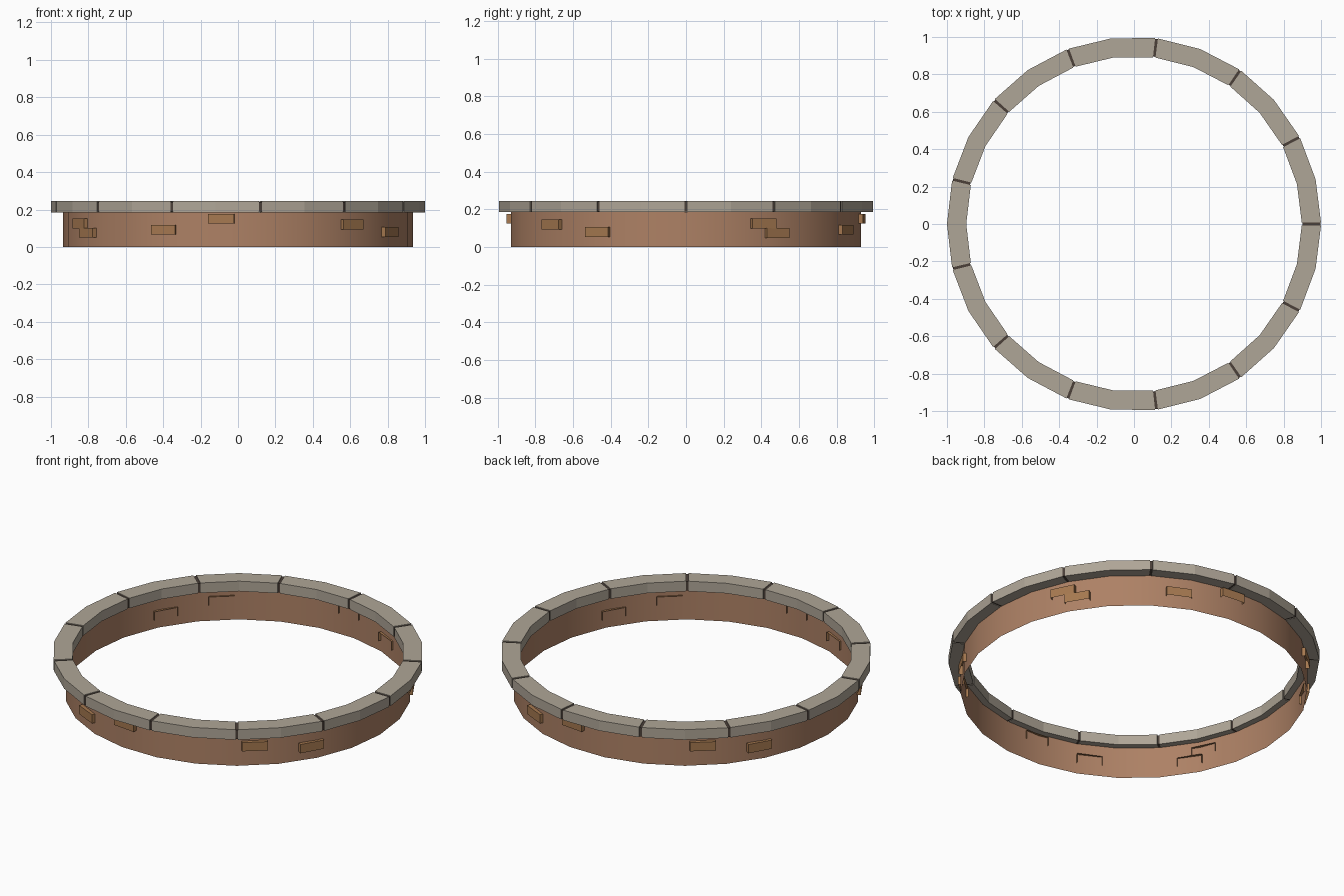
import bpy
import math

if "Cube" in bpy.data.objects:
    bpy.data.objects.remove(bpy.data.objects["Cube"])

STONES = 13
STEP = 2 * math.pi / STONES
GAP = 0.0075          # half width of a joint, in radians
Z0, Z1 = 0.185, 0.245  # coping bottom and top


def material(name, rgb):
    m = bpy.data.materials.new(name)
    m.diffuse_color = (*rgb, 1)
    m.use_nodes = True
    m.node_tree.nodes["Principled BSDF"].inputs["Base Color"].default_value = m.diffuse_color
    return m


STONE = material("stone", (0.43, 0.38, 0.31))
JOINT = material("dark_joint", (0.07, 0.05, 0.04))
WALL = material("wall_clay", (0.42, 0.22, 0.13))
BRICK = material("brick", (0.38, 0.19, 0.08))


def make(name, verts, faces, mat, smooth=False):
    me = bpy.data.meshes.new(name)
    me.from_pydata(verts, [], faces)
    me.materials.append(mat)
    for p in me.polygons:
        p.use_smooth = smooth
    me.update()
    ob = bpy.data.objects.new(name, me)
    bpy.context.collection.objects.link(ob)
    return ob


def polar(r, a, z):
    return (r * math.cos(a), r * math.sin(a), z)


def arc_block(name, angles, r_in, r_out, z0, z1, mat, ends=True):
    """Rectangular section swept through the given angles."""
    verts, faces = [], []
    for a in angles:
        verts += [polar(r_in, a, z0), polar(r_out, a, z0),
                  polar(r_out, a, z1), polar(r_in, a, z1)]
    for s in range(len(angles) - 1):
        for k in range(4):
            i, j = 4 * s + k, 4 * s + (k + 1) % 4
            faces.append((i, i + 4, j + 4, j)[::-1])
    if ends:
        n = 4 * (len(angles) - 1)
        faces += [(0, 1, 2, 3), (n + 3, n + 2, n + 1, n)]
    return make(name, verts, faces, mat)


# Coping stones, two straight segments each, with dark recessed joints
for i in range(STONES):
    a = i * STEP
    arc_block(f"coping_stone_{i + 1}", [a + GAP, a + STEP / 2, a + STEP - GAP],
              0.897, 1.0, Z0, Z1, STONE)
    arc_block(f"coping_joint_{i + 1}", [a - GAP, a + GAP],
              0.901, 0.996, Z0 + 0.003, Z1 - 0.004, JOINT, ends=False)

# Thin wall sheet below the coping
N = 2 * STONES
ring = [polar(0.935, i * STEP / 2, z) for z in (0, Z0) for i in range(N)]
make("wall", ring, [(i, (i + 1) % N, N + (i + 1) % N, N + i) for i in range(N)],
     WALL, smooth=True)

# Raised bricks, open at the back and underneath, repeated half a turn around
BRICKS = [(26, 0.125), (31, 0.075), (65, 0.092),
          (84.5, 0.15), (130.5, 0.12), (150, 0.08)]
for half in (0, 180):
    for n, (deg, zc) in enumerate(BRICKS):
        a = math.radians(deg + half)
        c, s = math.cos(a), math.sin(a)
        verts = [(r * c - t * s, r * s + t * c, zc + z)
                 for r in (0.917, 0.95) for t in (-0.07, 0.07)
                 for z in (-0.026, 0.026)]
        faces = [(4, 6, 7, 5), (1, 5, 7, 3), (0, 4, 5, 1), (2, 3, 7, 6)]
        make(f"brick_{n + 1 + half // 30}", verts, faces, BRICK)
